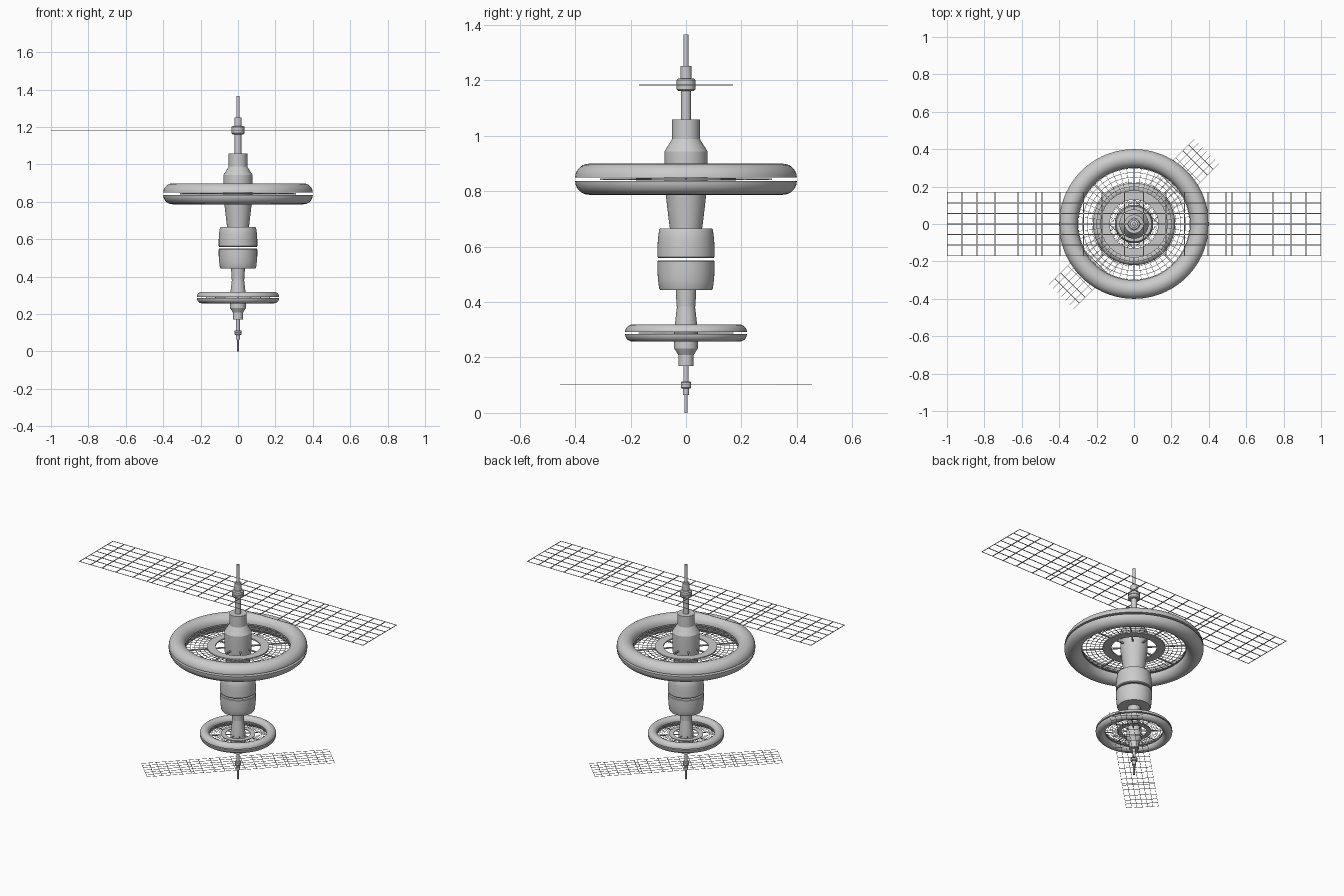
import bpy, bmesh, math
from mathutils import Matrix

if "Cube" in bpy.data.objects:
    bpy.data.objects.remove(bpy.data.objects["Cube"])

grey = bpy.data.materials.new("hull_grey")
grey.diffuse_color = (0.6, 0.6, 0.6, 1)
grey.use_nodes = True
grey.node_tree.nodes["Principled BSDF"].inputs["Base Color"].default_value = grey.diffuse_color


def finish(name, bm, mat):
    """Place a bmesh in the station and make it an object."""
    bm.transform(mat)
    bmesh.ops.recalc_face_normals(bm, faces=bm.faces)
    me = bpy.data.meshes.new(name)
    bm.to_mesh(me)
    bm.free()
    me.materials.append(grey)
    ob = bpy.data.objects.new(name, me)
    bpy.context.collection.objects.link(ob)
    return ob


def lathe(bm, profile, closed=False, n=64):
    """Turn (radius, height) points round z; open profiles get end caps."""
    rings = []
    for r, z in profile:
        rings.append([bm.verts.new((r * math.cos(2 * math.pi * i / n),
                                    r * math.sin(2 * math.pi * i / n), z)) for i in range(n)])
    pairs = list(zip(rings, rings[1:]))
    if closed:
        pairs.append((rings[-1], rings[0]))
    else:
        bm.faces.new(rings[0])
        bm.faces.new(rings[-1])
    for a, b in pairs:
        for i in range(n):
            j = (i + 1) % n
            bm.faces.new((a[i], a[j], b[j], b[i]))


def band(bm, r0, r1, z, h):
    lathe(bm, [(r0, z - h), (r1, z - h), (r1, z + h), (r0, z + h)], True)


def bar(bm, x0, x1, y0, y1, h, angle=0, z=0):
    m = (Matrix.Rotation(angle, 4, 'Z')
         @ Matrix.Translation(((x0 + x1) / 2, (y0 + y1) / 2, z))
         @ Matrix.Diagonal((x1 - x0, y1 - y0, h, 1)))
    bmesh.ops.create_cube(bm, size=1, matrix=m)


def wheel_section(prefix, mat):
    """Mast, wheel and solar wings, measured from the wheel plane."""
    # Hub and stepped mast
    bm = bmesh.new()
    lathe(bm, [(.058, -.178), (.062, -.15), (.073, -.055), (.078, -.02), (.078, .1),
               (.05, .145), (.05, .215), (.018, .215), (.018, .405),
               (.009, .408), (.009, .523)])
    finish(prefix + "_hub_mast", bm, mat)

    # Collar carrying the wings, and the sleeve above it
    bm = bmesh.new()
    lathe(bm, [(.018, .318), (.028, .318), (.034, .324), (.034, .338), (.031, .339),
               (.031, .341), (.034, .342), (.034, .358), (.028, .363), (.02, .363),
               (.02, .408), (.018, .408)], True)
    finish(prefix + "_wing_collar", bm, mat)

    # Habitat ring: two half tubes with an open slot between them
    for side, sign in (("outer", 1), ("inner", -1)):
        bm = bmesh.new()
        arc = [(.35 + .05 * math.cos(math.pi * k / 14),
                sign * (.006 + .05 * math.sin(math.pi * k / 14))) for k in range(15)]
        lathe(bm, arc, True, 96)
        finish(f"{prefix}_ring_{side}_half", bm, mat)

    # Flat walkway ring
    bm = bmesh.new()
    band(bm, .13, .18, 0, .004)
    finish(prefix + "_walkway", bm, mat)

    # Spokes
    bm = bmesh.new()
    for k in range(8):
        bar(bm, .07, .31, -.004, .004, .007, k * math.pi / 4)
    finish(prefix + "_spokes", bm, mat)

    # Wire lattice between walkway and ring
    bm = bmesh.new()
    for r in (.2, .225, .25, .275, .298):
        band(bm, r - .0012, r + .0012, 0, .0012)
    for k in range(48):
        bar(bm, .18, .302, -.001, .001, .002, k * math.pi / 24)
    finish(prefix + "_lattice", bm, mat)

    # Open-frame solar wings
    ribs = (.05, .17, .27, .396, .492, .524, .62, .743, .84, .92, .9985)
    for side, turn in (("right", 0), ("left", math.pi)):
        bm = bmesh.new()
        for x in ribs:
            w = .0015 if x > .99 else .0025
            bar(bm, x - w, x + w, -.17, .17, .003, turn, .34)
        for k in range(-3, 4):
            y = k * .0562
            w = .0012 if abs(k) == 3 else .0018
            bar(bm, 0, 1, y - w, y + w, .003, turn, .34)
        finish(f"{prefix}_wing_{side}", bm, mat)


# Upper section, and a smaller upside-down copy turned 45 degrees
wheel_section("upper", Matrix.Translation((0, 0, .843)))
s = .55
wheel_section("lower", Matrix.Translation((0, 0, s * .523)) @ Matrix.Translation((0, 0, .0005))
              @ Matrix.Rotation(math.pi / 4, 4, 'Z') @ Matrix.Diagonal((s, s, -s, 1)))

# Central drum in two halves
for name, profile in (
        ("drum_upper", [(.1, .559), (.103, .563), (.103, .6), (.101, .63), (.097, .66), (.094, .665)]),
        ("drum_lower", [(.1, .55), (.103, .546), (.103, .51), (.101, .48), (.097, .45), (.094, .444)]),
        ("lower_neck", [(.037, .446), (.034, .384)])):
    bm = bmesh.new()
    lathe(bm, profile)
    finish(name, bm, Matrix())

# Smooth shading with crisp edges
for ob in bpy.context.collection.objects:
    ob.select_set(True)
    bpy.context.view_layer.objects.active = ob
bpy.ops.object.shade_smooth_by_angle(angle=math.radians(30))
